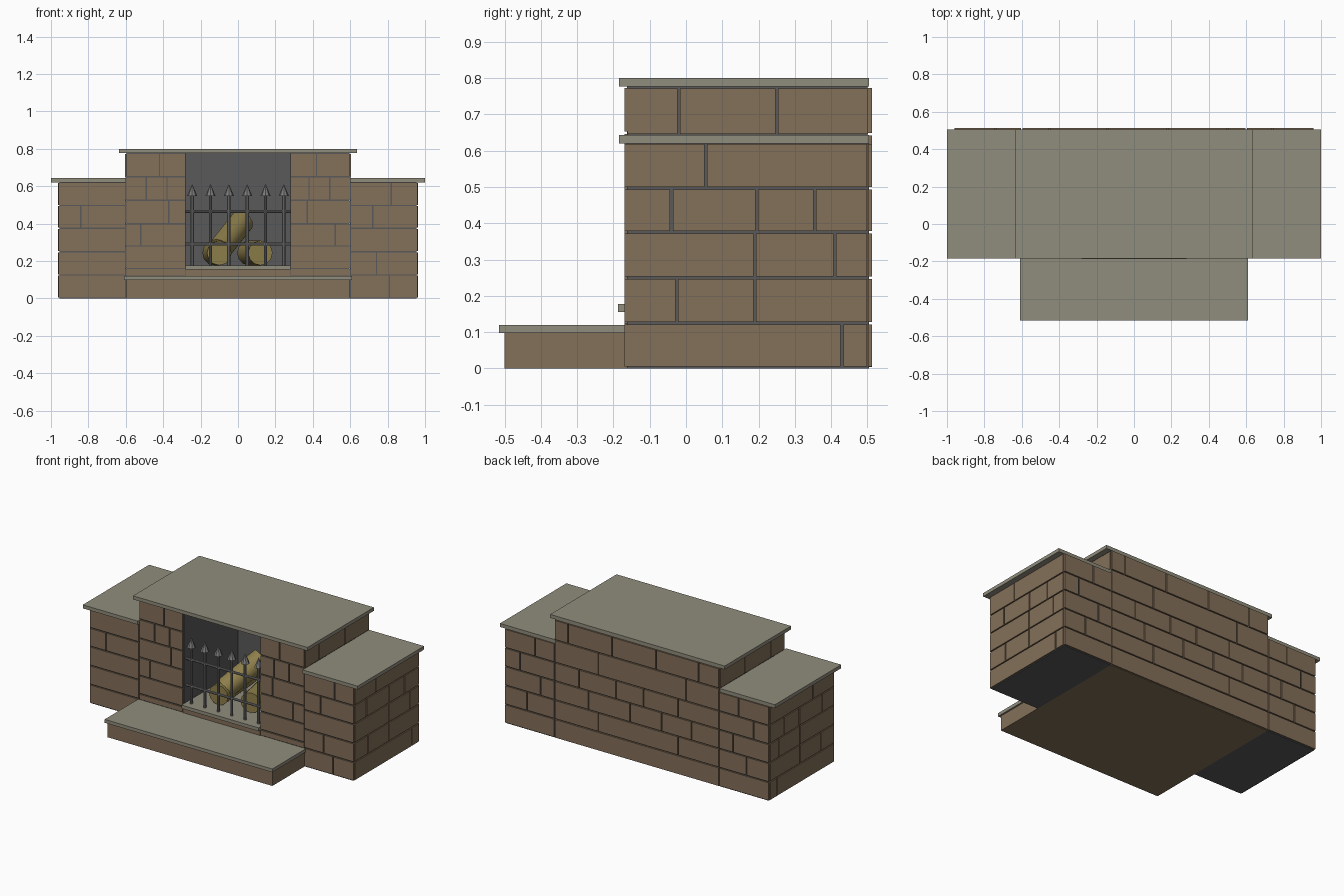
import bpy, bmesh
from math import radians
from mathutils import Matrix, Vector

if "Cube" in bpy.data.objects:
    bpy.data.objects.remove(bpy.data.objects["Cube"])


def material(name, rgb):
    m = bpy.data.materials.new(name)
    m.diffuse_color = (*rgb, 1)
    m.use_nodes = True
    m.node_tree.nodes["Principled BSDF"].inputs["Base Color"].default_value = m.diffuse_color
    return m


STONE = material("brown_stone", (0.23, 0.16, 0.10))
SLAB = material("slab_stone", (0.28, 0.265, 0.205))
DARK = material("dark_mortar", (0.10, 0.10, 0.10))
IRON = material("iron", (0.20, 0.20, 0.20))
LOG = material("log_wood", (0.27, 0.21, 0.07))
GAP = 0.0035


def add_box(bm, lo, hi):
    lo, hi = Vector(lo), Vector(hi)
    size = hi - lo
    mat = Matrix.Translation((lo + hi) / 2) @ Matrix.Diagonal((*size, 1))
    bmesh.ops.create_cube(bm, size=1, matrix=mat)


def add_rod(bm, a, b, r1, r2, sides):
    a, b = Vector(a), Vector(b)
    d = b - a
    mat = Matrix.Translation((a + b) / 2) @ d.to_track_quat('Z', 'Y').to_matrix().to_4x4()
    bmesh.ops.create_cone(bm, cap_ends=True, segments=sides, radius1=r1, radius2=r2,
                          depth=d.length, matrix=mat)


def finish(name, bm, mat, smooth=False):
    me = bpy.data.meshes.new(name)
    bm.to_mesh(me)
    bm.free()
    me.materials.append(mat)
    ob = bpy.data.objects.new(name, me)
    bpy.context.collection.objects.link(ob)
    if smooth:
        bpy.ops.object.select_all(action='DESELECT')
        ob.select_set(True)
        bpy.context.view_layer.objects.active = ob
        bpy.ops.object.shade_smooth_by_angle(angle=radians(40))
    return ob


def boxes(name, mat, *pairs):
    bm = bmesh.new()
    for lo, hi in pairs:
        add_box(bm, lo, hi)
    return finish(name, bm, mat)


def stone_wall(name, axis, d0, d1, u0, u1, zs, joints):
    """Rows of stone plates between depths d0 and d1; joints lists the cuts per row."""
    bm = bmesh.new()
    for z0, z1, cuts in zip(zs, zs[1:], joints):
        us = [u0, *sorted(cuts), u1]
        for a, b in zip(us, us[1:]):
            lo, hi = [0, 0, z0 + GAP], [0, 0, z1 - GAP]
            lo[axis], hi[axis] = d0, d1
            lo[1 - axis], hi[1 - axis] = a + GAP, b - GAP
            add_box(bm, lo, hi)
    return finish(name, bm, STONE)


# Base, hearth and slabs
boxes("base_and_hearth", STONE, ((-0.6, -0.5, 0), (0.6, 0.505, 0.1)))
boxes("hearth_slab", SLAB, ((-0.61, -0.515, 0.098), (0.61, -0.165, 0.12)))
boxes("top_slab", SLAB, ((-0.635, -0.185, 0.777), (0.635, 0.505, 0.8)))
boxes("firebox_floor_slab", SLAB, ((-0.28, -0.187, 0.155), (0.28, 0.41, 0.177)))
boxes("firebox_plinth", STONE, ((-0.28, -0.17, 0.1), (0.28, 0.41, 0.155)))

# Centre core around the firebox
boxes("centre_core", DARK,
      ((-0.595, -0.163, 0.1), (-0.28, 0.5, 0.777)),
      ((0.28, -0.163, 0.1), (0.595, 0.5, 0.777)),
      ((-0.28, 0.4, 0.1), (0.28, 0.5, 0.777)))

ROWS = [0.002, 0.125, 0.25, 0.375, 0.497, 0.622]
for s, side in ((-1, "left"), (1, "right")):
    def span(a, b):
        return sorted((s * a, s * b))

    # Wing core and slab
    a, b = span(0.6, 0.955)
    boxes(side + "_wing_core", DARK, ((a, -0.163, 0), (b, 0.505, 0.622)))
    a, b = span(0.6, 1.0)
    boxes(side + "_wing_slab", SLAB, ((a, -0.185, 0.62), (b, 0.505, 0.643)))

    # Wing stones
    front = [[0.81], [0.74], [], [0.72], [0.82]] if s > 0 else [[], [], [], [-0.84], []]
    back = [[], [s * 0.8], [s * 0.7], [s * 0.85], [s * 0.74]]
    a, b = span(0.6, 0.963)
    stone_wall(side + "_wing_front_stones", 1, -0.17, -0.16, a, b, ROWS, front)
    stone_wall(side + "_wing_back_stones", 1, 0.502, 0.512, a, b, ROWS, back)
    a, b = span(0.95, 0.963)
    stone_wall(side + "_wing_side_stones", 0, a, b, -0.165, 0.503, ROWS,
               [[0.43], [-0.025, 0.19], [0.19, 0.41], [-0.04, 0.195, 0.355], [0.055]])

    # Centre side stones above the wing and pillar stones
    a, b = span(0.59, 0.603)
    stone_wall(side + "_upper_side_stones", 0, a, b, -0.165, 0.505, [0.643, 0.775],
               [[-0.02, 0.25]])
    a, b = span(0.28, 0.603)
    stone_wall(side + "_pillar_stones", 1, -0.17, -0.16, a, b,
               [0.12, 0.16, 0.28, 0.4, 0.525, 0.65, 0.777],
               [[], [], [s * 0.52], [s * 0.37], [s * 0.38, s * 0.49], [s * 0.42]])

# Centre back stones
stone_wall("centre_back_stones", 1, 0.502, 0.512, -0.6, 0.6,
           [0.0, 0.125, 0.25, 0.375, 0.497, 0.645, 0.777],
           [[], [-0.3, 0.28], [-0.4, -0.18, 0.05, 0.35], [-0.3, -0.05, 0.15, 0.42],
            [-0.36, 0.28], [-0.45, -0.14, 0.18, 0.5]])

# Iron grate: spear bars and two rails
bm = bmesh.new()
Y = -0.135
for i in range(6):
    x = -0.245 + i * 0.098
    add_rod(bm, (x, Y, 0.17), (x, Y, 0.56), 0.009, 0.009, 8)
    add_rod(bm, (x, Y, 0.548), (x, Y, 0.61), 0.027, 0.001, 8)
for z in (0.29, 0.465):
    add_rod(bm, (-0.28, Y, z), (0.28, Y, z), 0.008, 0.008, 8)
finish("fire_grate", bm, IRON, True)

# Logs
for name, a, b in (("left_log", (-0.10, -0.06, 0.243), (-0.125, 0.28, 0.243)),
                   ("right_log", (0.12, -0.04, 0.243), (0.06, 0.28, 0.243)),
                   ("leaning_log", (-0.10, 0.0, 0.26), (0.02, 0.22, 0.41))):
    bm = bmesh.new()
    add_rod(bm, a, b, 0.066, 0.066, 12)
    finish(name, bm, LOG, True)
